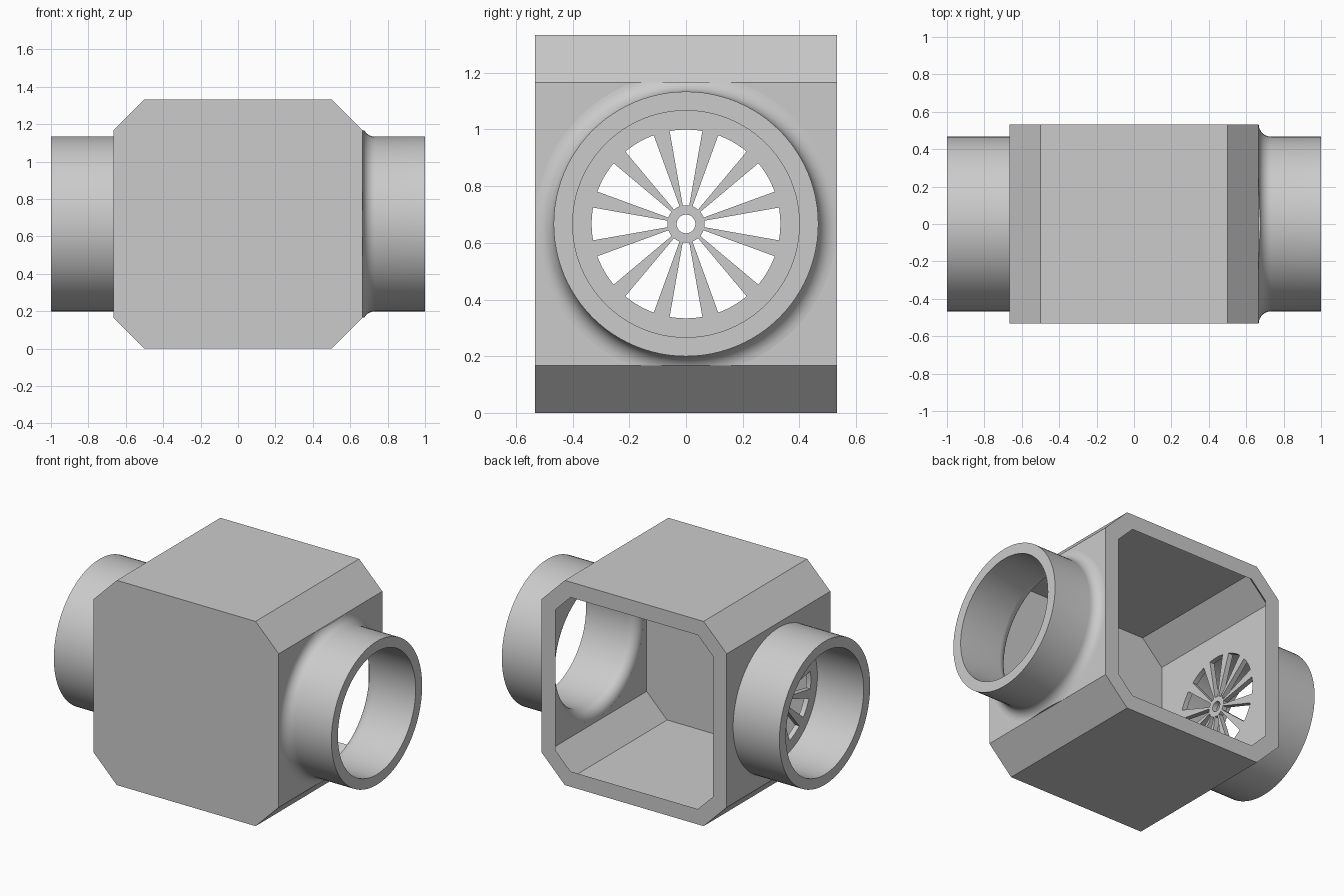
import bpy, bmesh
from math import sin, cos, pi, radians, sqrt
from mathutils import Matrix

cube = bpy.data.objects.get("Cube")
if cube:
    bpy.data.objects.remove(cube, do_unlink=True)

CZ = 2 / 3        # height of the tube axis
HALF_W = 2 / 3    # half width and half height of the housing
HALF_D = 0.533    # half depth of the housing
WALL = 0.0333
RIM = 0.1         # width of the rim around the open back
CHAMFER = 1 / 6
R_IN, R_OUT = 0.4, 0.467
R_GRILLE = 0.333
FLARE = 0.066

grey = bpy.data.materials.new("plain grey")
grey.use_nodes = True
colour = (0.6, 0.6, 0.6, 1)
grey.diffuse_color = colour
grey.node_tree.nodes["Principled BSDF"].inputs["Base Color"].default_value = colour


def finish(bm, name):
    bmesh.ops.recalc_face_normals(bm, faces=bm.faces)
    mesh = bpy.data.meshes.new(name)
    bm.to_mesh(mesh)
    bm.free()
    mesh.materials.append(grey)
    obj = bpy.data.objects.new(name, mesh)
    bpy.context.collection.objects.link(obj)
    return obj


def activate(obj):
    bpy.ops.object.select_all(action='DESELECT')
    obj.select_set(True)
    bpy.context.view_layer.objects.active = obj


def smooth(obj):
    activate(obj)
    bpy.ops.object.shade_smooth_by_angle(angle=radians(30))


def octagon_loft(name, sections):
    """Chamfered block through (y, inset) sections."""
    bm = bmesh.new()
    rings = []
    for y, inset in sections:
        h = HALF_W - inset
        a = h - (CHAMFER - inset * (2 - sqrt(2)))
        outline = [(a, h), (h, a), (h, -a), (a, -h), (-a, -h), (-h, -a), (-h, a), (-a, h)]
        rings.append([bm.verts.new((x, y, z + CZ)) for x, z in outline])
    for a, b in zip(rings, rings[1:]):
        for i in range(8):
            k = (i + 1) % 8
            bm.faces.new((a[i], a[k], b[k], b[i]))
    bm.faces.new(rings[0])
    bm.faces.new(rings[-1])
    return finish(bm, name)


def cylinder_x(name, radius, x0, x1):
    bm = bmesh.new()
    bmesh.ops.create_cone(bm, cap_ends=True, segments=96, radius1=radius,
                          radius2=radius, depth=x1 - x0)
    bm.transform(Matrix.Translation(((x0 + x1) / 2, 0, CZ)) @ Matrix.Rotation(pi / 2, 4, 'Y'))
    return finish(bm, name)


def revolve(name, profile, steps=96):
    """Ring from a closed (x, radius) profile turned about the tube axis."""
    bm = bmesh.new()
    rings = [[bm.verts.new((x, r * cos(2 * pi * i / steps), CZ + r * sin(2 * pi * i / steps)))
              for x, r in profile] for i in range(steps)]
    n = len(profile)
    for i in range(steps):
        a, b = rings[i], rings[(i + 1) % steps]
        for j in range(n):
            k = (j + 1) % n
            bm.faces.new((a[j], a[k], b[k], b[j]))
    return finish(bm, name)


def boolean(target, cutter, operation='DIFFERENCE'):
    cutter.hide_render = True
    mod = target.modifiers.new("cut", 'BOOLEAN')
    mod.operation = operation
    mod.solver = 'EXACT'
    mod.object = cutter
    activate(target)
    bpy.ops.object.modifier_apply(modifier=mod.name)
    bpy.data.objects.remove(cutter, do_unlink=True)


# Thin chamfered housing, open at the back, its walls thickening into a wider rim
housing = octagon_loft("housing", [(-HALF_D, 0), (HALF_D, 0)])
boolean(housing, octagon_loft("cavity_cutter", [
    (-HALF_D + WALL, WALL), (HALF_D - RIM + WALL, WALL), (HALF_D, RIM), (HALF_D + 0.2, RIM)]))
boolean(housing, cylinder_x("flared_port_cutter", R_OUT - 0.002, 0.55, 0.8))
boolean(housing, cylinder_x("grille_port_cutter", R_GRILLE, -0.8, -0.55))
smooth(housing)

# Plain tube on the grille side
smooth(revolve("grille_tube", [(-1, R_IN), (-1, R_OUT), (-HALF_W, R_OUT), (-HALF_W, R_IN)]))

# Flared tube, rounded into the wall inside and outside
angles = [pi / 2 * i / 8 for i in range(9)]


def flare(x, r):
    return [(x + FLARE * (1 - cos(t)), r + FLARE * (1 - sin(t))) for t in angles]


tube = revolve("flared_tube", flare(HALF_W - WALL, R_IN) + [(1, R_IN), (1, R_OUT)]
               + flare(HALF_W, R_OUT)[::-1])

# Trim the flare level with the chamfer edges of the wall
bm = bmesh.new()
bmesh.ops.create_cube(bm, size=1, matrix=Matrix.Translation((0.8, 0, CZ))
                      @ Matrix.Diagonal((0.6, 1.2, 2 * (HALF_W - CHAMFER), 1)))
boolean(tube, finish(bm, "flare_trimmer"), 'INTERSECT')
smooth(tube)

# Grille hub and twelve tapering spokes, as thick as the wall
X0, X1 = -HALF_W, -HALF_W + WALL
smooth(revolve("grille_hub", [(X0, 0.033), (X0, 0.066), (X1, 0.066), (X1, 0.033)], 48))
bm = bmesh.new()
for i in range(12):
    mid = radians(15 + 30 * i)
    ends = []
    for x in (X0, X1):
        ends.append([bm.verts.new((x, r * cos(mid + s), CZ + r * sin(mid + s)))
                     for r, s in ((0.064, -radians(5)), (R_GRILLE + 0.003, -radians(5)),
                                  (R_GRILLE + 0.003, radians(5)), (0.064, radians(5)))])
    a, b = ends
    bm.faces.new(a)
    bm.faces.new(b)
    for j in range(4):
        k = (j + 1) % 4
        bm.faces.new((a[j], a[k], b[k], b[j]))
finish(bm, "grille_spokes")
